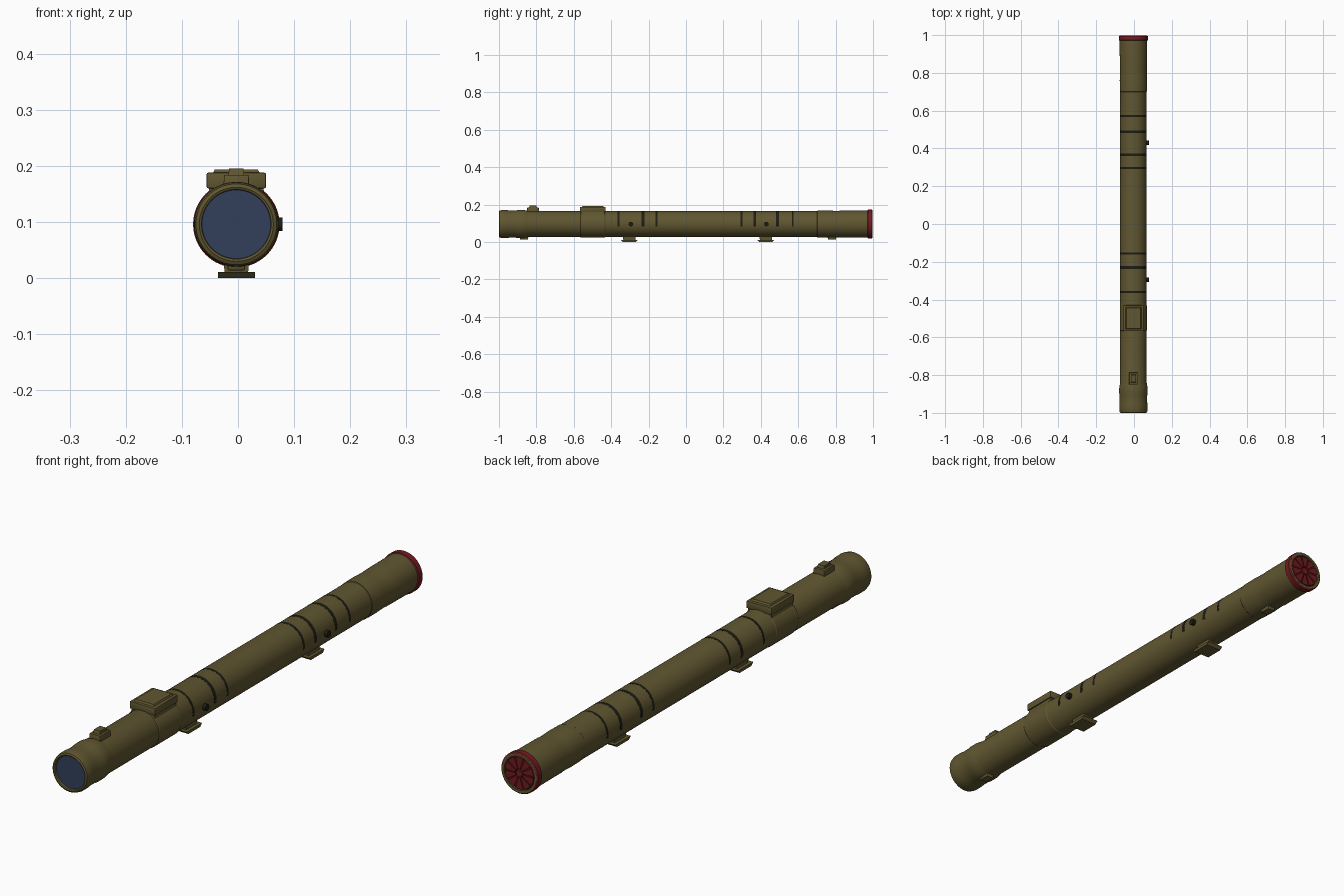
import bpy, bmesh, math

if "Cube" in bpy.data.objects:
    bpy.data.objects.remove(bpy.data.objects["Cube"])

CX, CZ = -0.003, 0.096   # tube axis


def material(name, rgb):
    m = bpy.data.materials.new(name)
    m.diffuse_color = (*rgb, 1)
    m.use_nodes = True
    m.node_tree.nodes["Principled BSDF"].inputs["Base Color"].default_value = m.diffuse_color
    return m


OLIVE = material("olive", (0.117, 0.093, 0.03))
DARK = material("dark_green_black", (0.012, 0.012, 0.007))
RED = material("red", (0.17, 0.011, 0.014))
DEEP_RED = material("deep_red", (0.06, 0.006, 0.007))
BLUE = material("dark_blue", (0.032, 0.051, 0.105))


def finish(name, bm, mat, angle=30):
    bmesh.ops.recalc_face_normals(bm, faces=bm.faces)
    me = bpy.data.meshes.new(name)
    bm.to_mesh(me)
    bm.free()
    ob = bpy.data.objects.new(name, me)
    bpy.context.collection.objects.link(ob)
    me.materials.append(mat)
    bpy.ops.object.select_all(action='DESELECT')
    ob.select_set(True)
    bpy.context.view_layer.objects.active = ob
    bpy.ops.object.shade_smooth_by_angle(angle=math.radians(angle))
    return ob


def lathe(name, profile, mat, a0=0, a1=360, n=64, closed=False):
    """Turn (y, radius) points around the tube axis."""
    full = a1 - a0 == 360
    bm = bmesh.new()
    rows = []
    for i in range(n if full else n + 1):
        a = math.radians(a0 + (a1 - a0) * i / n)
        rows.append([bm.verts.new((CX + r * math.cos(a), y, CZ + r * math.sin(a)))
                     for y, r in profile])
    k = len(profile)
    for i in range(n):
        p, q = rows[i], rows[(i + 1) % len(rows)]
        for j in range(k if closed else k - 1):
            bm.faces.new((p[j], p[(j + 1) % k], q[(j + 1) % k], q[j]))
    bmesh.ops.remove_doubles(bm, verts=bm.verts, dist=1e-6)
    return finish(name, bm, mat)


def block(name, y, z0, z1, bottom, top, mat=OLIVE, bevel=0.0):
    """Box centred on the tube, with separate (x, y) sizes below and above."""
    bm = bmesh.new()
    rings = []
    for z, (w, d) in ((z0, bottom), (z1, top)):
        rings.append([bm.verts.new((CX + sx * w / 2, y + sy * d / 2, z))
                      for sx, sy in ((-1, -1), (1, -1), (1, 1), (-1, 1))])
    bm.faces.new(rings[0])
    bm.faces.new(rings[1])
    for i in range(4):
        j = (i + 1) % 4
        bm.faces.new((rings[0][i], rings[0][j], rings[1][j], rings[1][i]))
    if bevel:
        bmesh.ops.bevel(bm, geom=bm.edges[:], offset=bevel, segments=2,
                        profile=0.5, affect='EDGES')
    return finish(name, bm, mat)


# main tube with swollen ends and open rims
lathe("launch_tube", [
    (-0.988, 0), (-0.988, 0.061), (-0.998, 0.062), (-1.0, 0.066), (-0.997, 0.072),
    (-0.985, 0.075), (-0.96, 0.075), (-0.945, 0.073), (-0.91, 0.073), (-0.895, 0.0755),
    (-0.87, 0.0755), (-0.85, 0.072), (-0.84, 0.07), (0.70, 0.07), (0.702, 0.0715),
    (0.76, 0.0725), (0.78, 0.0715), (0.81, 0.0705), (0.83, 0.072), (0.965, 0.073),
    (0.998, 0.072), (0.998, 0.063), (0.985, 0.062), (0.985, 0)], OLIVE)

# front window
lathe("front_window", [(-0.99, 0), (-0.99, 0.0612)], BLUE)

# red rear ring and ribbed rear cap
lathe("rear_ring", [(0.97, 0.071), (0.973, 0.077), (0.994, 0.077), (0.998, 0.071)], RED)
lathe("rear_cap", [(0.989, 0.0625), (0.992, 0.058), (0.992, 0)], DEEP_RED)
for i in range(10):
    a = i * 36
    lathe(f"rear_cap_petal_{i}",
          [(0.991, 0.016), (0.998, 0.017), (0.998, 0.059), (0.991, 0.061)],
          RED, a + 3, a + 33, n=6, closed=True)
lathe("rear_cap_hub", [(0.991, 0.015), (0.998, 0.013), (0.998, 0)], RED, n=24)

# thin dark bands over the upper half
for i, y in enumerate((-0.36, -0.23, -0.157, 0.297, 0.367, 0.489, 0.571)):
    w = 0.007 if i in (1, 4, 5) else 0.005
    lathe(f"dark_band_{i}", [(y - w, 0.0695), (y - w, 0.0704), (y + w, 0.0704),
                             (y + w, 0.0695)], DARK, -10, 190)

# sight housing: collar, neck, box and lid
lathe("sight_collar", [(-0.567, 0.069), (-0.562, 0.072), (-0.435, 0.072), (-0.43, 0.069)], OLIVE)
block("sight_neck", -0.498, 0.12, 0.164, (0.112, 0.125), (0.095, 0.125))
block("sight_box", -0.498, 0.16, 0.188, (0.106, 0.137), (0.106, 0.137), bevel=0.003)
block("sight_lid", -0.498, 0.187, 0.194, (0.084, 0.118), (0.076, 0.108))

# small front sight
block("front_sight_base", -0.818, 0.155, 0.184, (0.046, 0.064), (0.044, 0.062), bevel=0.002)
block("front_sight_top", -0.818, 0.183, 0.195, (0.028, 0.042), (0.026, 0.036))

# mounting feet and small lugs underneath
for n, y in (("front", -0.303), ("rear", 0.427)):
    block(n + "_foot_stem", y, 0.009, 0.04, (0.042, 0.064), (0.046, 0.07))
    block(n + "_foot_plate", y, 0.0, 0.011, (0.066, 0.07), (0.066, 0.092))
for n, y in (("front", -0.866), ("rear", 0.78)):
    block(n + "_lug", y, 0.014, 0.04, (0.03, 0.042), (0.036, 0.05), bevel=0.002)

# side knobs
for n, y in (("front", -0.295), ("rear", 0.43)):
    bpy.ops.mesh.primitive_cylinder_add(vertices=24, radius=0.012, depth=0.02,
                                        location=(0.069, y, CZ), rotation=(0, math.pi / 2, 0))
    ob = bpy.context.object
    ob.name = n + "_side_knob"
    ob.data.materials.append(DARK)
    bpy.ops.object.shade_smooth_by_angle(angle=math.radians(30))
